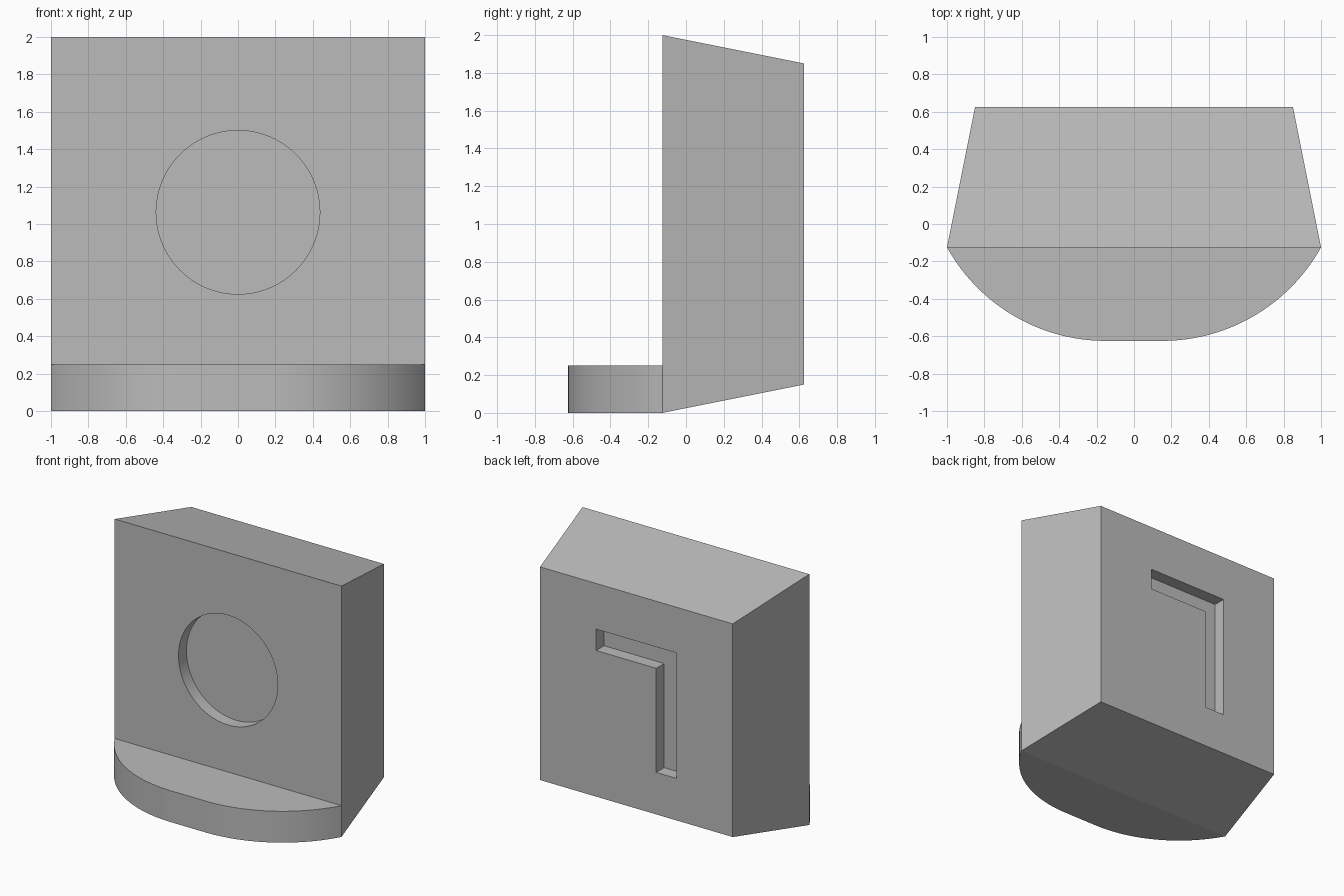
import bpy, bmesh, math
from mathutils import Vector

if "Cube" in bpy.data.objects:
    bpy.data.objects.remove(bpy.data.objects["Cube"], do_unlink=True)

grey = bpy.data.materials.new("plain grey")
grey.use_nodes = True
grey.diffuse_color = (0.5, 0.5, 0.5, 1)
grey.node_tree.nodes["Principled BSDF"].inputs["Base Color"].default_value = (0.5, 0.5, 0.5, 1)


def loft(name, start, end):
    """Solid between two matching closed loops of points."""
    bm = bmesh.new()
    a = [bm.verts.new(p) for p in start]
    b = [bm.verts.new(p) for p in end]
    bm.faces.new(a)
    bm.faces.new(b)
    n = len(a)
    for i in range(n):
        j = (i + 1) % n
        bm.faces.new((a[i], a[j], b[j], b[i]))
    bmesh.ops.recalc_face_normals(bm, faces=bm.faces)
    mesh = bpy.data.meshes.new(name)
    bm.to_mesh(mesh)
    bm.free()
    mesh.materials.append(grey)
    obj = bpy.data.objects.new(name, mesh)
    bpy.context.collection.objects.link(obj)
    return obj


def activate(obj):
    bpy.ops.object.select_all(action='DESELECT')
    obj.select_set(True)
    bpy.context.view_layer.objects.active = obj


def recess(target, outline, y0, y1):
    """Cut an outline given in x and z into the target from y0 to y1."""
    cutter = loft("cutter", [(x, y0, z) for x, z in outline],
                  [(x, y1, z) for x, z in outline])
    cutter.hide_render = True
    activate(target)
    mod = target.modifiers.new("recess", 'BOOLEAN')
    mod.operation = 'DIFFERENCE'
    mod.solver = 'EXACT'
    mod.object = cutter
    bpy.ops.object.modifier_apply(modifier=mod.name)
    bpy.data.objects.remove(cutter, do_unlink=True)


def rectangle(half, low, high, y):
    return [(-half, y, low), (half, y, low), (half, y, high), (-half, y, high)]


FRONT, BACK, DEPTH = -0.125, 0.625, 0.1

# Upright block, tapering towards the back
body = loft("body", rectangle(1, 0, 2, FRONT), rectangle(0.85, 0.15, 1.85, BACK))

# Round recess in the front
circle = [(0.4375 * math.cos(t), 1.0625 + 0.4375 * math.sin(t))
          for t in (math.tau * i / 96 for i in range(96))]
recess(body, circle, FRONT - 0.1, FRONT + DEPTH)

# Bent groove in the back
groove = [(0.355, 1.485), (-0.355, 1.485), (-0.355, 0.485),
          (-0.175, 0.485), (-0.175, 1.315), (0.355, 1.315)]
recess(body, groove, BACK + 0.1, BACK - DEPTH)

# Rounded step at the foot: two arcs joined by a short straight front
flat, radius = 0.15, 0.9725
sweep = math.asin((1 - flat) / radius)
arc = [(flat + radius * math.sin(a), -0.625 + radius * (1 - math.cos(a)))
       for a in (sweep * i / 24 for i in range(25))]
outline = [(-x, y) for x, y in reversed(arc)] + arc
step = loft("front_step", [(x, y, 0) for x, y in outline],
            [(x, y, 0.25) for x, y in outline])

for obj in (body, step):
    activate(obj)
    bpy.ops.object.shade_smooth_by_angle(angle=math.radians(10))
